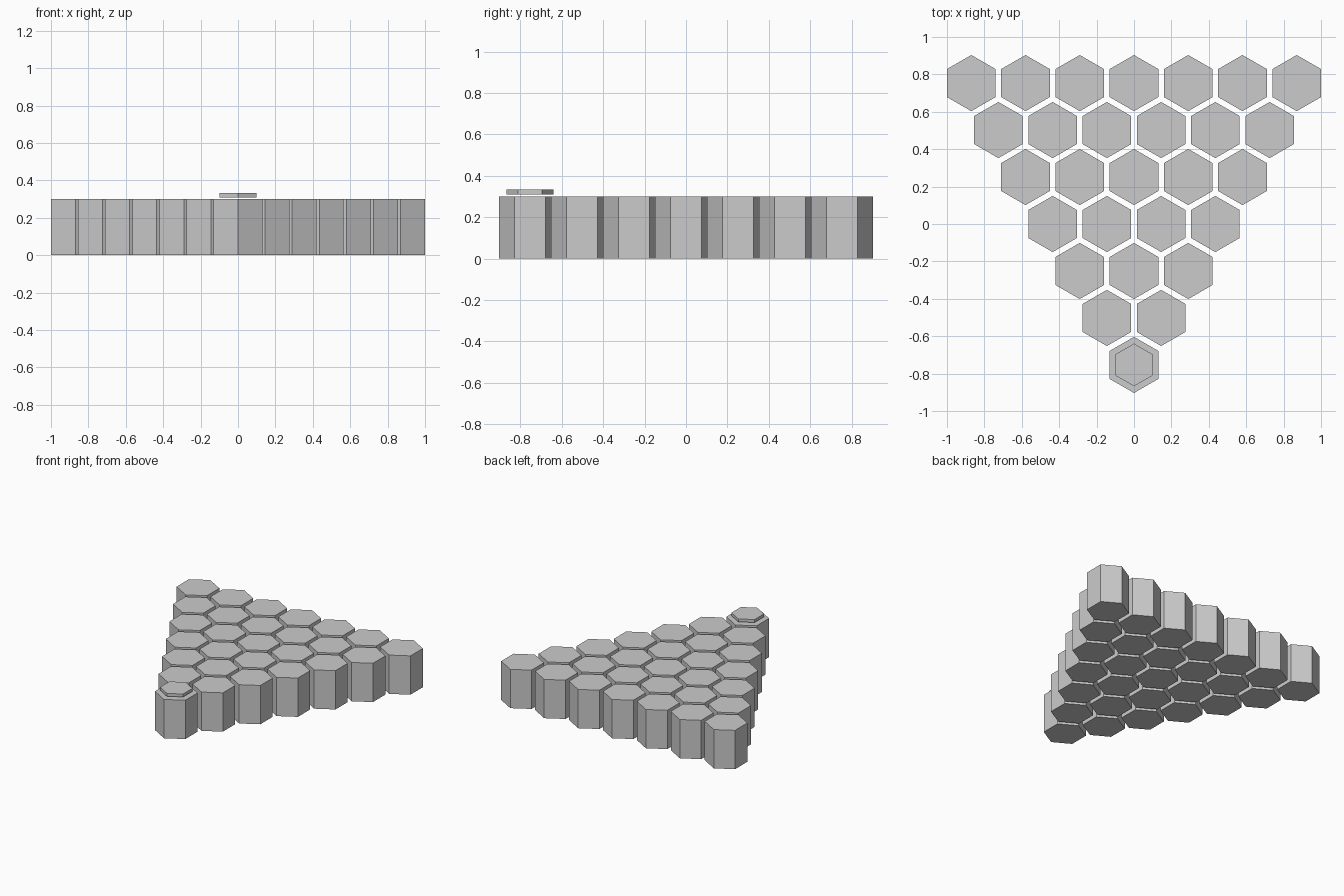
import bpy, math

if "Cube" in bpy.data.objects:
    bpy.data.objects.remove(bpy.data.objects["Cube"])

ROWS = 7
RADIUS = 0.15
DX = 0.29                       # spacing inside a row
DY = DX * math.sqrt(3) / 2      # spacing between rows
HEIGHT = 0.30


def hex_prism(name, x, y, z0, z1, radius):
    # Pointy ends face along y, flat sides face along x
    bpy.ops.mesh.primitive_cylinder_add(
        vertices=6, radius=radius, depth=z1 - z0, location=(x, y, (z0 + z1) / 2))
    obj = bpy.context.object
    obj.name = name
    return obj


# Triangle of hexagonal columns: one at the front, seven at the back
y_front = -DY * (ROWS - 1) / 2
for row in range(ROWS):
    for col in range(row + 1):
        x = (col - row / 2) * DX
        hex_prism(f"column_{row + 1}_{col + 1}", x, y_front + row * DY, 0, HEIGHT, RADIUS)

# Thin marker plate floating just above the front column
hex_prism("marker_plate", 0, y_front, 0.31, 0.333, 0.114)
